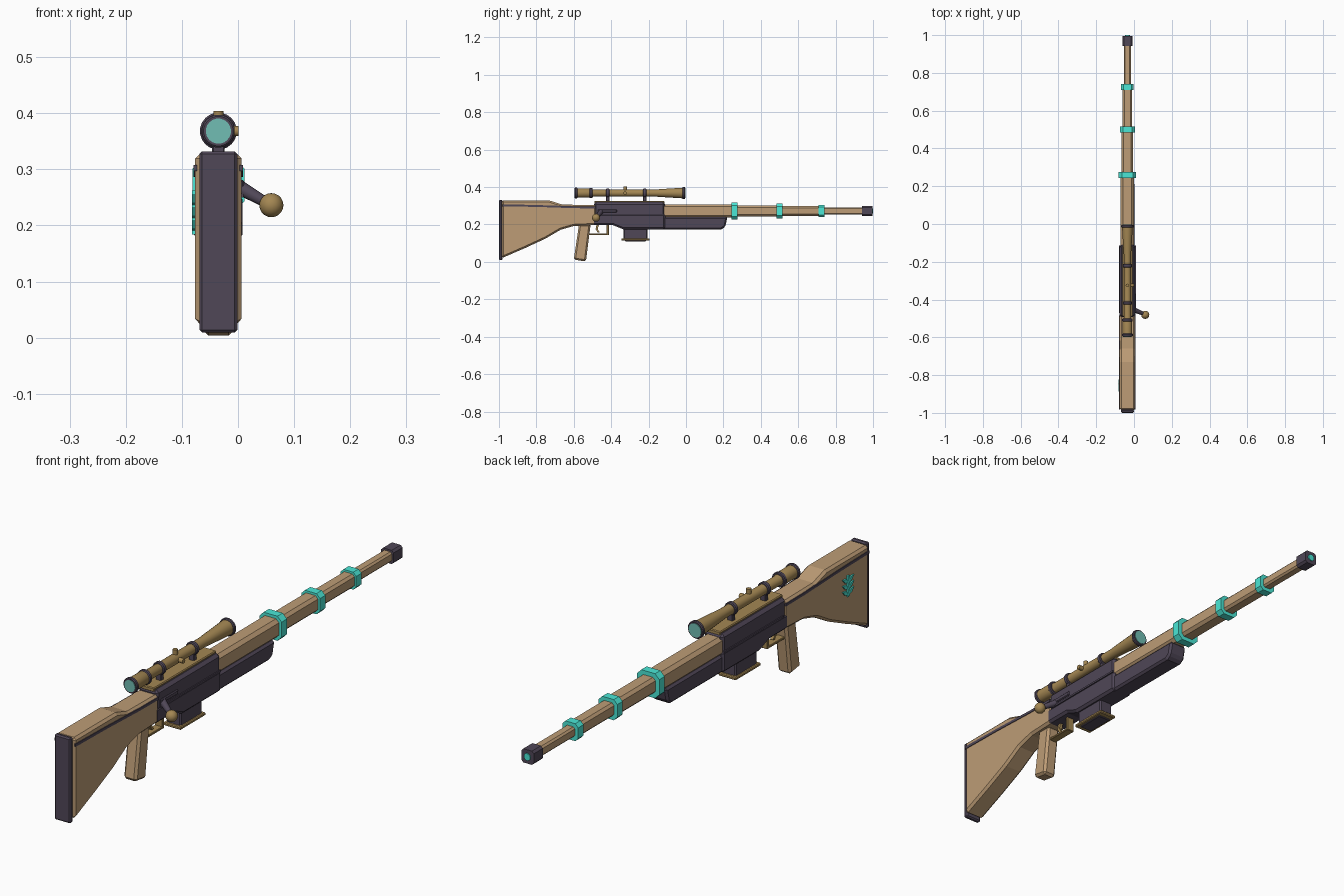
import bpy, bmesh, math
from mathutils import Vector

if "Cube" in bpy.data.objects:
    bpy.data.objects.remove(bpy.data.objects["Cube"], do_unlink=True)

CX = -0.035   # centre plane of the long body
AXIS = 0.272  # barrel height
SIGHT = 0.368  # scope height


def material(name, rgb):
    m = bpy.data.materials.new(name)
    m.use_nodes = True
    m.diffuse_color = (*rgb, 1)
    m.node_tree.nodes["Principled BSDF"].inputs["Base Color"].default_value = (*rgb, 1)
    return m


TAN = material("tan wood", (0.51, 0.335, 0.18))
DARK = material("dark purple metal", (0.08, 0.063, 0.096))
BRONZE = material("bronze", (0.37, 0.242, 0.086))
TEAL = material("teal", (0.07, 0.80, 0.67))
GLASS = material("pale lens", (0.165, 0.51, 0.455))


def finish(name, bm, mat, bevel=0, smooth=False):
    bmesh.ops.recalc_face_normals(bm, faces=bm.faces)
    me = bpy.data.meshes.new(name)
    bm.to_mesh(me)
    bm.free()
    ob = bpy.data.objects.new(name, me)
    bpy.context.collection.objects.link(ob)
    me.materials.append(mat)
    if bevel:
        mod = ob.modifiers.new("chamfer", "BEVEL")
        mod.width, mod.segments = bevel, 1
        mod.limit_method, mod.angle_limit = "ANGLE", math.radians(40)
    if smooth:
        bpy.ops.object.select_all(action="DESELECT")
        ob.select_set(True)
        bpy.context.view_layer.objects.active = ob
        bpy.ops.object.shade_smooth_by_angle(angle=math.radians(35))
    return ob


def slab(name, outline, half, mat, bevel=0, x=CX):
    """Side outline of (y, z) points, extruded across x."""
    bm = bmesh.new()
    face = bm.faces.new([bm.verts.new((x - half, y, z)) for y, z in outline])
    out = bmesh.ops.extrude_face_region(bm, geom=[face])
    moved = [v for v in out["geom"] if isinstance(v, bmesh.types.BMVert)]
    bmesh.ops.translate(bm, verts=moved, vec=(2 * half, 0, 0))
    return finish(name, bm, mat, bevel)


def block(name, y0, y1, z0, z1, half, mat, bevel=0, x=CX):
    return slab(name, [(y0, z0), (y1, z0), (y1, z1), (y0, z1)], half, mat, bevel, x)


def octagon(name, y0, y1, r, mat, cut):
    """Square bar along the barrel axis; the long corners are cut off by the given size."""
    bm = bmesh.new()
    f = r - cut
    shape = [(r, f), (f, r), (-f, r), (-r, f), (-r, -f), (-f, -r), (f, -r), (r, -f)]
    face = bm.faces.new([bm.verts.new((CX + a, y0, AXIS + b)) for a, b in shape])
    out = bmesh.ops.extrude_face_region(bm, geom=[face])
    moved = [v for v in out["geom"] if isinstance(v, bmesh.types.BMVert)]
    bmesh.ops.translate(bm, verts=moved, vec=(0, y1 - y0, 0))
    return finish(name, bm, mat)


def turned(name, profile, mat, z, sides=20):
    """Rings of (y, radius) around an axis along y, closed at both ends."""
    bm = bmesh.new()
    rings = []
    for y, r in profile:
        angles = [2 * math.pi * (i + 0.5) / sides for i in range(sides)]
        rings.append([bm.verts.new((CX + r * math.cos(a), y, z + r * math.sin(a))) for a in angles])
    for a, b in zip(rings, rings[1:]):
        for i in range(sides):
            j = (i + 1) % sides
            bm.faces.new((a[i], a[j], b[j], b[i]))
    bm.faces.new(rings[0])
    bm.faces.new(rings[-1])
    return finish(name, bm, mat, 0, True)


def rod(name, start, end, r0, r1, mat, sides=12):
    bm = bmesh.new()
    a, b = Vector(start), Vector(end)
    bmesh.ops.create_cone(bm, cap_ends=True, segments=sides, radius1=r0, radius2=r1, depth=(b - a).length)
    turn = (b - a).to_track_quat("Z", "Y").to_matrix().to_4x4()
    bmesh.ops.transform(bm, matrix=turn, verts=bm.verts)
    bmesh.ops.translate(bm, verts=bm.verts, vec=(a + b) / 2)
    return finish(name, bm, mat, 0, True)


# Shoulder stock with its pad and side strips
slab("stock", [(-0.985, 0.02), (-0.86, 0.074), (-0.75, 0.125), (-0.67, 0.172), (-0.6, 0.192),
               (-0.48, 0.197), (-0.48, 0.304), (-0.66, 0.306), (-0.73, 0.328), (-0.985, 0.328)],
     0.0415, TAN, 0.009)
block("butt_pad", -1.0, -0.982, 0.009, 0.332, 0.034, DARK, 0.005)
for side, label in ((-1, "right"), (1, "left")):
    slab(f"stock_strip_{label}", [(-0.982, 0.297), (-0.8, 0.294), (-0.6, 0.287), (-0.485, 0.286),
                                  (-0.485, 0.296), (-0.6, 0.297), (-0.8, 0.304), (-0.982, 0.308)],
         0.003, DARK, 0, CX + side * 0.041)

# Small leafy ornament on one side of the stock
ORN_Y, ORN_Z, ORN_X = -0.855, 0.222, CX - 0.043
block("ornament_stem", ORN_Y - 0.006, ORN_Y + 0.006, 0.184, 0.262, 0.004, TEAL, 0, ORN_X)
for k, dz in enumerate((-0.025, -0.002, 0.021)):
    for s in (-1, 1):
        z = ORN_Z + dz
        slab(f"ornament_leaf_{k}_{'front' if s < 0 else 'back'}",
             [(ORN_Y, z - 0.008), (ORN_Y + s * 0.02, z - 0.003), (ORN_Y + s * 0.033, z + 0.012),
              (ORN_Y + s * 0.014, z + 0.011)], 0.004, TEAL, 0, ORN_X)

# Grip, trigger and guard
slab("grip", [(-0.60, 0.012), (-0.535, 0.002), (-0.51, 0.2), (-0.572, 0.2)], 0.027, TAN, 0.009)
block("guard_bottom", -0.525, -0.415, 0.143, 0.152, 0.016, BRONZE, 0.002)
block("guard_front", -0.425, -0.413, 0.143, 0.2, 0.016, BRONZE, 0.002)
slab("trigger", [(-0.478, 0.2), (-0.465, 0.2), (-0.472, 0.175), (-0.462, 0.158),
                 (-0.472, 0.156), (-0.483, 0.175)], 0.006, BRONZE)

# Receiver and the narrower fore-end under the barrel
slab("receiver_lower", [(-0.5, 0.196), (-0.39, 0.196), (-0.335, 0.174), (-0.11, 0.174),
                        (-0.11, 0.256), (-0.5, 0.256)], 0.043, DARK, 0.009)
slab("fore_end", [(-0.2, 0.174), (0.19, 0.174), (0.21, 0.188), (0.222, 0.241), (-0.2, 0.241)],
     0.037, DARK, 0.008)
block("receiver", -0.492, -0.111, 0.24, 0.319, 0.041, DARK, 0.011)
block("receiver_top", -0.49, -0.116, 0.31, 0.326, 0.027, BRONZE, 0.003)
for s, label in ((-1, "right"), (1, "left")):
    block(f"receiver_rail_{label}", -0.47, -0.115, 0.25, 0.257, 0.003, DARK, 0, CX + s * 0.042)
block("bolt_cover", -0.47, -0.37, 0.264, 0.281, 0.005, DARK, 0.003, CX + 0.041)

# Bolt handle
rod("bolt_arm", (-0.005, -0.452, 0.272), (0.055, -0.478, 0.238), 0.014, 0.009, DARK)
bm = bmesh.new()
bmesh.ops.create_uvsphere(bm, u_segments=16, v_segments=10, radius=0.0215)
bmesh.ops.translate(bm, verts=bm.verts, vec=(0.0595, -0.481, 0.236))
finish("bolt_knob", bm, BRONZE, 0, True)

# Magazine
block("magazine", -0.335, -0.205, 0.12, 0.18, 0.029, DARK, 0.005)
block("magazine_base", -0.345, -0.195, 0.114, 0.126, 0.037, BRONZE, 0.003)
block("magazine_floor", -0.325, -0.215, 0.109, 0.116, 0.026, DARK, 0.002)

# Stepped barrel with cut corners and a band at each step
steps = [(-0.13, 0.26, 0.0355), (0.26, 0.5, 0.0305), (0.5, 0.725, 0.0255), (0.725, 0.95, 0.019)]
for k, (y0, y1, r) in enumerate(steps):
    octagon(f"barrel_section_{k + 1}", y0, y1, r, TAN, r * 0.35)
for k, (y, r) in enumerate(((0.26, 0.0465), (0.5, 0.039), (0.725, 0.033))):
    octagon(f"barrel_band_{k + 1}", y - 0.016, y + 0.016, r, TEAL, r * 0.38)
octagon("muzzle", 0.942, 0.996, 0.026, DARK, 0.008)
turned("muzzle_bore", [(0.98, 0.0135), (1.0, 0.0135)], TEAL, AXIS, 12)

# Scope tube, collars and lenses
turned("scope_tube", [(-0.59, 0.025), (-0.515, 0.025), (-0.495, 0.019), (-0.165, 0.019),
                      (-0.14, 0.021), (-0.012, 0.029)], BRONZE, SIGHT)
for name, y, width, r in (("eyepiece_ring", -0.588, 0.014, 0.0295), ("eyepiece_collar", -0.508, 0.016, 0.028),
                          ("rear_mount_ring", -0.418, 0.018, 0.0245), ("front_mount_ring", -0.221, 0.018, 0.0245),
                          ("objective_ring", -0.012, 0.014, 0.033)):
    h = width / 2
    turned(name, [(y - h, r - 0.003), (y - h + 0.003, r), (y + h - 0.003, r), (y + h, r - 0.003)], DARK, SIGHT)
turned("eyepiece_lens", [(-0.597, 0.0225), (-0.59, 0.0225)], GLASS, SIGHT)
turned("objective_lens", [(-0.01, 0.026), (-0.003, 0.026)], GLASS, SIGHT)
for name, y in (("rear_mount", -0.418), ("front_mount", -0.221)):
    block(name, y - 0.009, y + 0.009, 0.32, 0.352, 0.011, DARK, 0.002)
rod("top_turret", (CX, -0.325, SIGHT), (CX, -0.325, 0.404), 0.009, 0.009, BRONZE)
rod("side_turret", (CX, -0.325, SIGHT), (0.001, -0.325, SIGHT), 0.009, 0.009, BRONZE)
